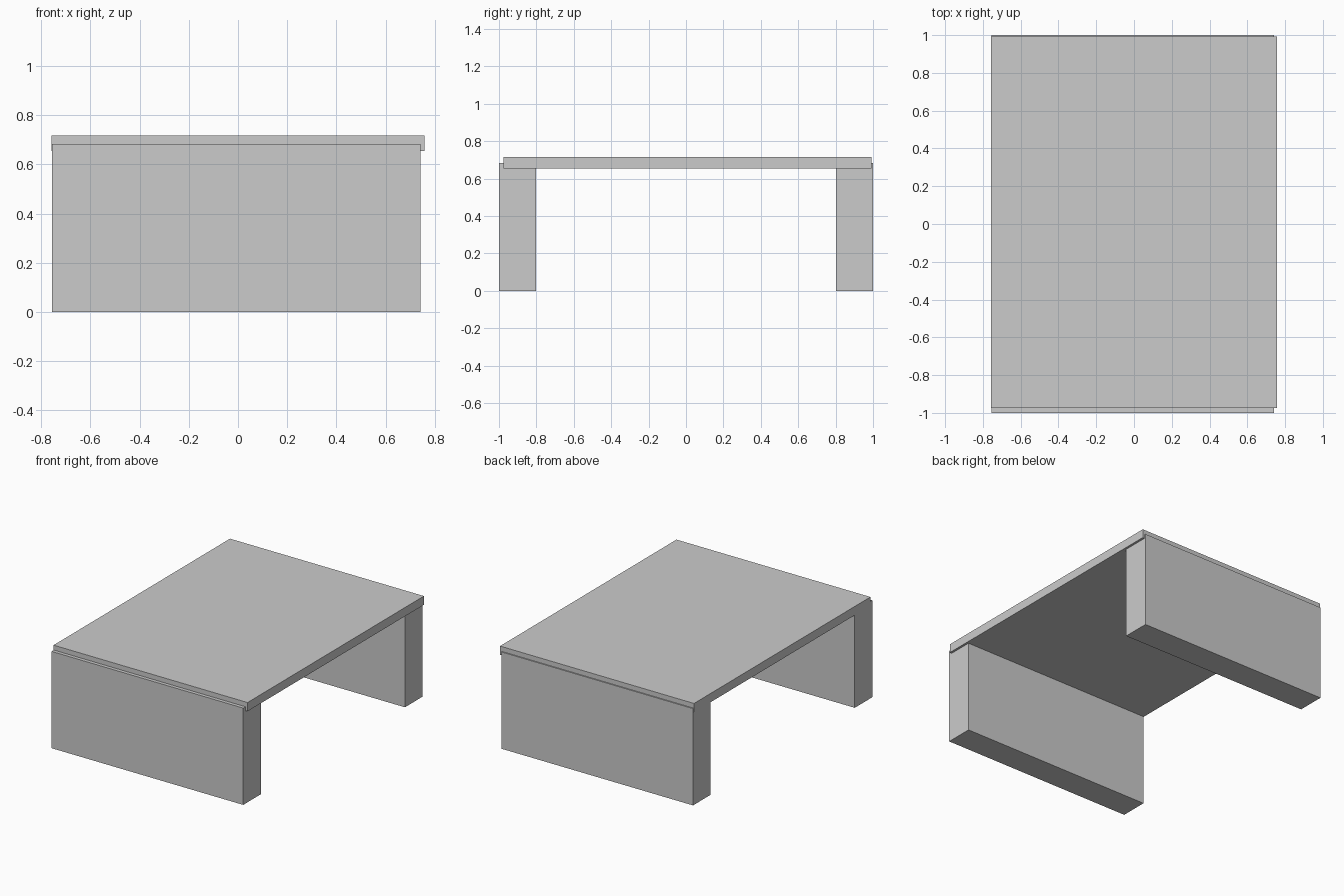
import bpy

if "Cube" in bpy.data.objects:
    bpy.data.objects.remove(bpy.data.objects["Cube"])


def box(name, lo, hi):
    """Axis-aligned box between two corners."""
    bpy.ops.mesh.primitive_cube_add(size=1, location=[(a + b) / 2 for a, b in zip(lo, hi)])
    ob = bpy.context.object
    ob.name = name
    ob.scale = [b - a for a, b in zip(lo, hi)]
    bpy.ops.object.transform_apply(location=False, rotation=False, scale=True)
    return ob


# Table top, slightly offset over the legs
box("table_top", (-0.757, -0.975, 0.655), (0.757, 0.992, 0.717))

# Slab legs at the front and back, let into the top
for name, y0, y1 in (("front_leg", -1.0, -0.803), ("back_leg", 0.803, 1.0)):
    box(name, (-0.755, y0, 0.0), (0.741, y1, 0.683))
